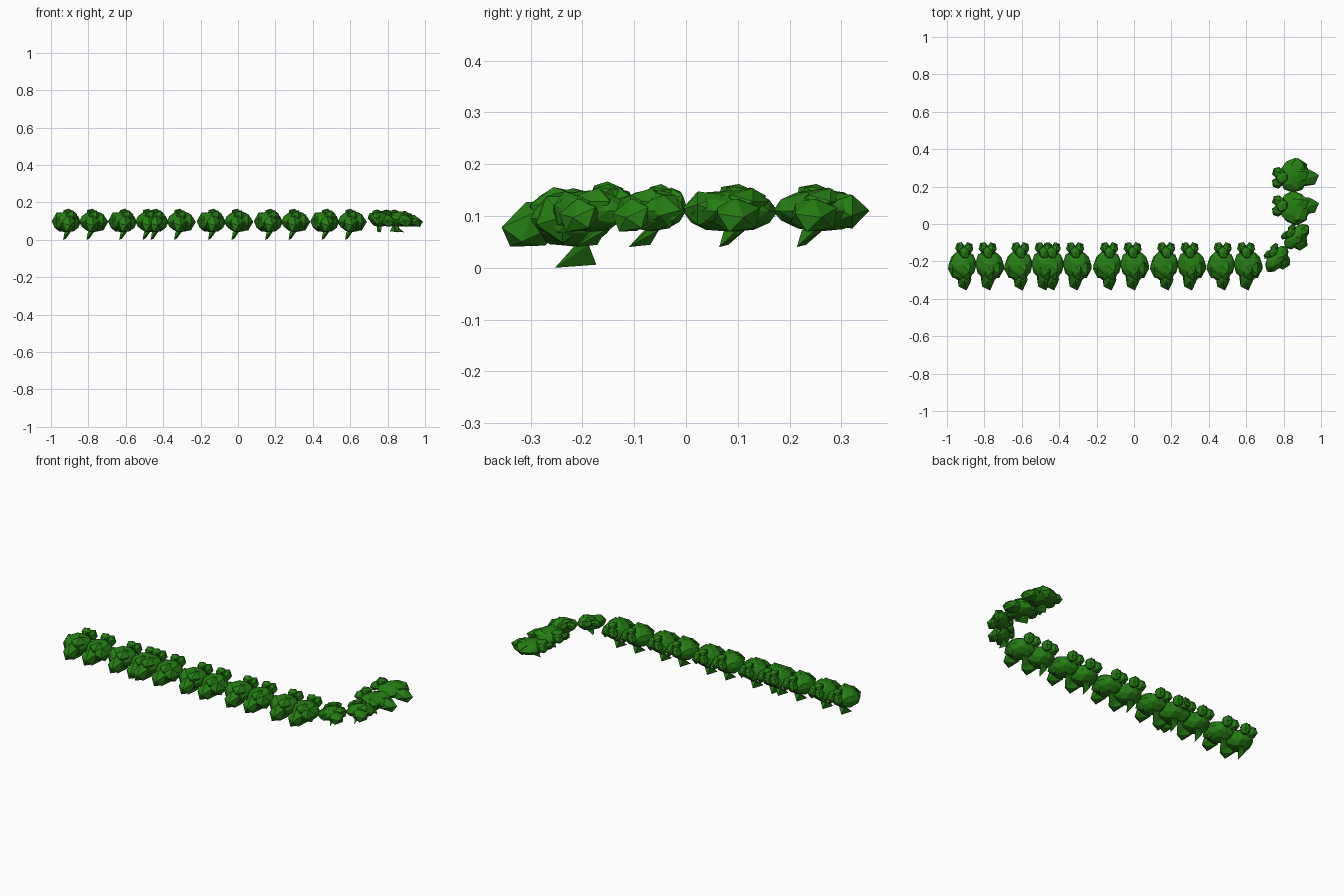
import bpy, bmesh, random
from math import radians
from mathutils import Matrix, Vector, Euler

if "Cube" in bpy.data.objects:
    bpy.data.objects.remove(bpy.data.objects["Cube"])

random.seed(4)
leaf = bpy.data.materials.new("hedge_green")
leaf.diffuse_color = (0.02, 0.21, 0.007, 1)
leaf.use_nodes = True
leaf.node_tree.nodes["Principled BSDF"].inputs["Base Color"].default_value = leaf.diffuse_color


def blob(bm, loc, size, rot=(0, 0, 0), detail=1, jitter=0.0):
    """Faceted clump of leaves."""
    m = Matrix.LocRotScale(Vector(loc), Euler([radians(a) for a in rot]), Vector(size))
    made = bmesh.ops.create_icosphere(bm, subdivisions=detail, radius=1)
    for v in made["verts"]:
        v.co = m @ (v.co * (1 + random.uniform(-jitter, jitter)))


def leaf_spike(bm, x):
    """Thin leaf hanging below the hedge."""
    pts = [(x - .012, .04, .045), (x + .022, .04, .045), (x + .012, .02, .05),
           (x - .02, -.025, .0), (x - .005, .055, .006)]
    v = [bm.verts.new(p) for p in pts]
    for f in ((0, 1, 2), (0, 3, 4), (3, 1, 4), (0, 2, 3), (2, 1, 3), (1, 0, 4)):
        bm.faces.new([v[i] for i in f])


# One hedge section, two clumps long, centred on its own origin
bm = bmesh.new()
for side, x, lx in ((-1, -.073, -.062), (1, .073, .063)):
    # main body and pointed outer end
    blob(bm, (x, .01, .095), (.074, .083, .056), (0, 0, 15 * side), 2, .06)
    blob(bm, (x + side * .03, -.01, .098), (.055, .06, .048), (0, 90, 0), 1)
    # front leaf clump, drooping forward
    blob(bm, (lx, -.062, .085), (.042, .074, .046), (24, 0, 0), 1)
    blob(bm, (lx + .012, -.02, .115), (.04, .06, .044), (10, 20, 0), 1)
    # back and top tufts
    blob(bm, (lx - .022, .1, .115), (.026, .034, .036), (0, 25, 10), 1)
    blob(bm, (lx + .022, .098, .12), (.028, .034, .04), (20, 0, 0), 1)
    blob(bm, (lx, .075, .145), (.03, .036, .022), (0, 10, 20), 1)
    leaf_spike(bm, lx - .008)
section = bpy.data.meshes.new("hedge_section")
bm.normal_update()
bm.to_mesh(section)
bm.free()
section.materials.append(leaf)


def place(name, x, y, z=0, turn=0, scale=(1, 1, 1)):
    ob = bpy.data.objects.new(name, section)
    ob.location, ob.scale = (x, y, z), scale
    ob.rotation_euler.z = radians(turn)
    bpy.context.collection.objects.link(ob)


# Straight run along the front
for i, x in enumerate((-.845, -.545, -.377, -.07, .235, .537)):
    place(f"hedge_straight_{i + 1}", x, -.228)
# Corner and short return toward the back
place("hedge_corner", .82, -.13, .04, 48, (1.1, .55, .73))
place("hedge_return", .865, .172, .04, 90, (1.2, .97, .73))
